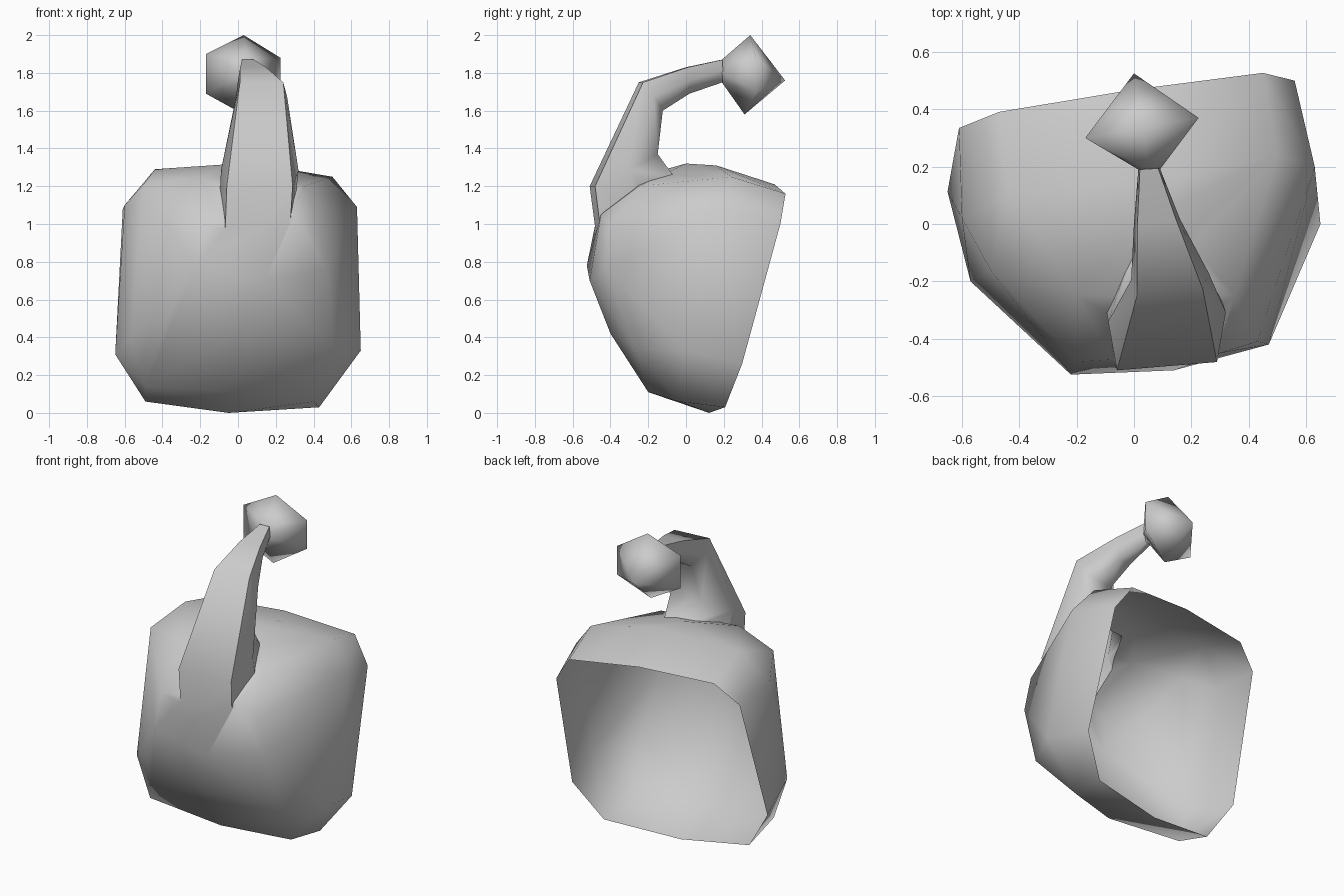
import bpy
import bmesh
from math import radians, sin, cos, pi
from mathutils import Vector

default_cube = bpy.data.objects.get("Cube")
if default_cube:
    bpy.data.objects.remove(default_cube, do_unlink=True)


def make_material(name, colour):
    material = bpy.data.materials.new(name)
    material.use_nodes = True
    material.diffuse_color = colour
    material.node_tree.nodes["Principled BSDF"].inputs["Base Color"].default_value = colour
    return material


grey = make_material("plain grey", (0.6, 0.6, 0.6, 1))


def make_object(name, bm):
    bmesh.ops.recalc_face_normals(bm, faces=bm.faces)
    mesh = bpy.data.meshes.new(name)
    bm.to_mesh(mesh)
    bm.free()
    mesh.materials.append(grey)
    part = bpy.data.objects.new(name, mesh)
    bpy.context.scene.collection.objects.link(part)
    return part


def make_hull(name, points):
    bm = bmesh.new()
    verts = [bm.verts.new(point) for point in points]
    result = bmesh.ops.convex_hull(bm, input=verts)
    unused = {g for g in result["geom_interior"] + result["geom_unused"]
              if isinstance(g, bmesh.types.BMVert)}
    bmesh.ops.delete(bm, geom=list(unused), context="VERTS")
    return make_object(name, bm)


def select_only(part):
    bpy.ops.object.select_all(action="DESELECT")
    part.select_set(True)
    bpy.context.view_layer.objects.active = part


def shade(part, angle):
    select_only(part)
    bpy.ops.object.shade_smooth_by_angle(angle=radians(angle))


# Slanted plane that holds the open rim at the back
def rim_depth(x, z):
    return 0.13 + 0.16 * x + 0.28 * z


rim_outline = [(.56, 1), (.45, 1.16), (0, 1.21), (-.47, 1.2), (-.61, 1.08),
               (-.65, .31), (-.49, .06), (-.05, 0), (.43, .03), (.59, .26)]
rim = [(x, rim_depth(x, z), z) for x, z in rim_outline]

# Widest band of the shell, then its blunt front
band = [(.63, .2, 1.09), (.5, .24, 1.25), (.15, .16, 1.31), (0, 0, 1.32),
        (-.44, .1, 1.29), (-.6, .02, 1.1), (-.57, -.2, .4), (-.49, -.18, .14),
        (.02, -.2, .11), (.4, -.04, .06), (.65, 0, .33)]
front = [(.43, -.41, .98), (.47, -.42, .76), (.51, -.27, .34), (.35, -.25, 1.2),
         (-.5, -.16, 1.21), (-.22, -.525, .78), (.14, -.51, .7), (-.2, -.48, 1),
         (.3, -.45, 1.05), (-.37, -.36, .5), (0, -.4, .42), (-.2, -.25, 1.25)]
shell = make_hull("shell", rim + band + front)

# Curved stalk: left, right, then front and back edge as (y, z)
sections = [(-.1, .3, (-.47, .9), (-.08, 1.25)),
            (-.09, .32, (-.51, 1.2), (-.17, 1.37)),
            (-.01, .26, (-.25, 1.75), (-.14, 1.6)),
            (0, .16, (0, 1.83), (.01, 1.69)),
            (.015, .09, (.19, 1.87), (.19, 1.75))]
SIDES = 6
bm = bmesh.new()
rings = []
for left, right, fore, aft in sections:
    fore, aft = Vector(fore), Vector(aft)
    middle, half = (fore + aft) / 2, (fore - aft) / 2 / sin(pi / 3)
    ring = []
    for i in range(SIDES):
        angle = 2 * pi * i / SIDES
        y, z = middle + half * sin(angle)
        # The front of the stalk is broader than its back
        spread = cos(angle) * (1.7 if i in (1, 2) else 1)
        x = (left + right) / 2 + (right - left) / 2 * spread
        ring.append(bm.verts.new((x, y + 0.12 * max(0, x - 0.05), z)))
    rings.append(ring)
for lower, upper in zip(rings, rings[1:]):
    for i in range(SIDES):
        j = (i + 1) % SIDES
        bm.faces.new((lower[i], lower[j], upper[j], upper[i]))
bm.faces.new(rings[0])
bm.faces.new(rings[-1])
bmesh.ops.triangulate(bm, faces=bm.faces)
stalk = make_object("stalk", bm)

# Fuse the stalk into the shell so that the inside stays clear
select_only(shell)
union = shell.modifiers.new("join stalk", "BOOLEAN")
union.operation = "UNION"
union.solver = "EXACT"
union.object = stalk
bpy.ops.object.modifier_apply(modifier=union.name)
bpy.data.objects.remove(stalk, do_unlink=True)
shell.name = "shell_with_stalk"

# Open the back by removing the faces that lie on the rim plane
bm = bmesh.new()
bm.from_mesh(shell.data)
bmesh.ops.remove_doubles(bm, verts=bm.verts, dist=0.005)
lid = [face for face in bm.faces
       if all(abs(v.co.y - rim_depth(v.co.x, v.co.z)) < 0.002 for v in face.verts)]
bmesh.ops.delete(bm, geom=lid, context="FACES")
bm.to_mesh(shell.data)
bm.free()
shade(shell, 60)

# Rounded knob on the end of the stalk
knob = make_hull("knob", [
    (.03, .34, 2), (.03, .31, 1.58), (0, .525, 1.76), (.225, .37, 1.88),
    (.225, .37, 1.7), (-.17, .3, 1.9), (-.17, .3, 1.69),
    (.015, .19, 1.8), (.09, .19, 1.8), (.05, .19, 1.87), (.05, .19, 1.75)])
shade(knob, 180)
